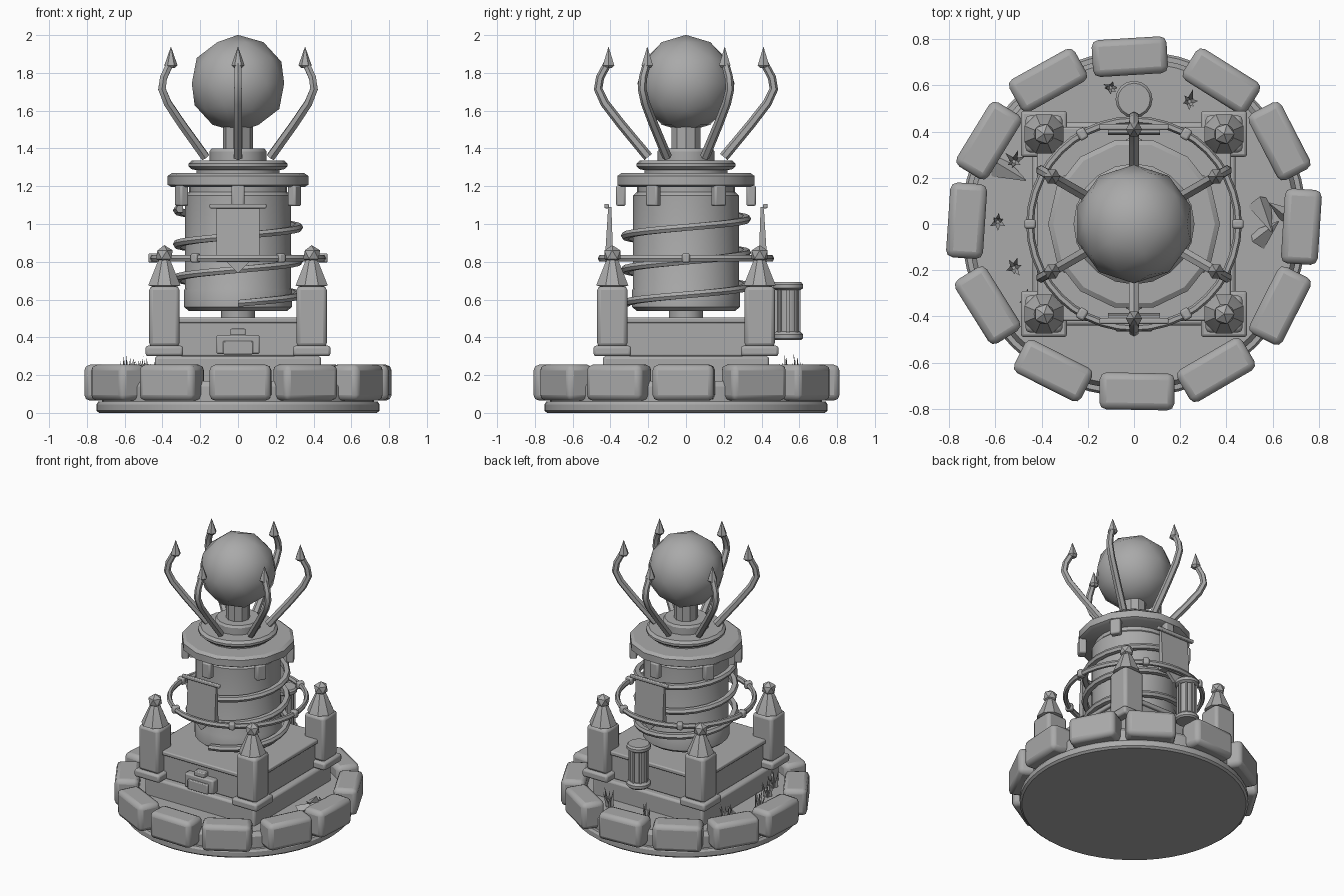
import bpy, bmesh, math, random
from math import sin, cos, pi, radians
from mathutils import Vector, Matrix

if "Cube" in bpy.data.objects:
    bpy.data.objects.remove(bpy.data.objects["Cube"])

random.seed(4)
stone = bpy.data.materials.new("grey stone")
stone.diffuse_color = (0.4, 0.4, 0.4, 1)
stone.use_nodes = True
stone.node_tree.nodes["Principled BSDF"].inputs["Base Color"].default_value = stone.diffuse_color


def finish(name, bm, loc=(0, 0, 0), rot=(0, 0, 0), bevel=0, smooth=30, segs=2):
    me = bpy.data.meshes.new(name)
    bmesh.ops.recalc_face_normals(bm, faces=bm.faces)
    bm.to_mesh(me)
    bm.free()
    ob = bpy.data.objects.new(name, me)
    bpy.context.collection.objects.link(ob)
    ob.location, ob.rotation_euler = loc, rot
    me.materials.append(stone)
    if bevel:
        m = ob.modifiers.new("bevel", 'BEVEL')
        m.width, m.segments = bevel, segs
    bpy.ops.object.select_all(action='DESELECT')
    ob.select_set(True)
    bpy.context.view_layer.objects.active = ob
    if smooth:
        bpy.ops.object.shade_smooth_by_angle(angle=radians(smooth))
    return ob


def box(name, size, loc, rot=(0, 0, 0), bevel=0.0, smooth=30):
    bm = bmesh.new()
    bmesh.ops.create_cube(bm, size=1)
    bmesh.ops.scale(bm, vec=size, verts=bm.verts)
    return finish(name, bm, loc, rot, bevel, smooth)


def lathe(name, profile, sides, loc=(0, 0, 0), turn=0, smooth=30):
    """Revolve (radius, z) points, capping both ends."""
    bm = bmesh.new()
    rings = [[bm.verts.new((r * cos(2 * pi * i / sides + turn), r * sin(2 * pi * i / sides + turn), z))
              for i in range(sides)] for r, z in profile]
    for a, b in zip(rings, rings[1:]):
        for i in range(sides):
            j = (i + 1) % sides
            bm.faces.new((a[i], a[j], b[j], b[i]))
    bm.faces.new(rings[0][::-1])
    bm.faces.new(rings[-1])
    bmesh.ops.remove_doubles(bm, verts=bm.verts, dist=1e-5)
    return finish(name, bm, loc, smooth=smooth)


def sweep(name, frames, closed=False, smooth=30, rot=(0, 0, 0)):
    """Skin a list of equal-length cross-sections."""
    bm = bmesh.new()
    rings = [[bm.verts.new(p) for p in f] for f in frames]
    n = len(rings[0])
    pairs = list(zip(rings, rings[1:])) + ([(rings[-1], rings[0])] if closed else [])
    for a, b in pairs:
        for i in range(n):
            bm.faces.new((a[i], a[(i + 1) % n], b[(i + 1) % n], b[i]))
    if not closed:
        bm.faces.new(rings[0][::-1])
        bm.faces.new(rings[-1])
    return finish(name, bm, rot=rot, smooth=smooth)


def ball(name, r, loc, sub, smooth):
    bm = bmesh.new()
    bmesh.ops.create_icosphere(bm, subdivisions=sub, radius=r)
    return finish(name, bm, loc, smooth=smooth)


# Round ground disc and the ring of twelve kerb stones
lathe("ground_disc", [(0.735, 0), (0.75, 0.012), (0.75, 0.045), (0.74, 0.06), (0.72, 0.06),
                      (0.72, 0.14), (0.70, 0.17)], 48)
for k in range(12):
    a = k * pi / 6 + random.uniform(-0.03, 0.03)
    box("kerb_stone", (0.16, 0.325, 0.19), (0.725 * cos(a), 0.725 * sin(a), 0.16),
        (0, 0, a + random.uniform(-0.06, 0.06)), 0.03, 40)

# Square stepped plinth
box("plinth_step", (0.88, 0.88, 0.2), (0, 0, 0.2), bevel=0.015)
box("plinth_block", (0.8, 0.8, 0.18), (0, 0, 0.39), bevel=0.008)
box("plinth_cap", (0.84, 0.84, 0.03), (0, 0, 0.49), bevel=0.008)

# Corner posts with pyramidal caps and faceted finials
for sx in (-1, 1):
    for sy in (-1, 1):
        x, y = 0.39 * sx, 0.39 * sy
        box("post_foot", (0.2, 0.2, 0.055), (x, y, 0.328), bevel=0.014)
        box("post_shaft", (0.16, 0.16, 0.32), (x, y, 0.51), bevel=0.02)
        lathe("post_cap", [(0.06, 0.665), (0.092, 0.675), (0.04, 0.795), (0.03, 0.81)], 8, (x, y, 0), pi / 8)
        ball("post_finial", 0.05, (x, y, 0.838), 1, 0)

# Column with a waist below
lathe("column_neck", [(0.09, 0.5), (0.09, 0.55)], 12)
lathe("column", [(0.26, 0.54), (0.285, 0.56), (0.285, 0.65), (0.28, 0.66), (0.28, 1.15), (0.26, 1.17), (0.26, 1.21)], 24)

# Coil climbing the column
frames = []
for i in range(68):
    t = i / 67
    a, z = -pi / 2 + t * 2.8 * 2 * pi, 0.58 + 0.5 * t
    frames.append([(r * cos(a), r * sin(a), z + dz) for r, dz in
                   ((0.305, -0.018), (0.335, -0.018), (0.345, 0), (0.335, 0.018), (0.305, 0.018))])
sweep("coil", frames)

# Floating hoop with small studs
frames = []
for i in range(40):
    a = 2 * pi * i / 40
    frames.append([((0.45 + 0.017 * cos(b)) * cos(a), (0.45 + 0.017 * cos(b)) * sin(a), 0.818 + 0.02 * sin(b))
                   for b in [j * pi / 3 for j in range(6)]])
sweep("hoop", frames, closed=True)
for k in range(6):
    a = radians(60 * k)
    box("hoop_stud", (0.05, 0.04, 0.05), (0.45 * cos(a), 0.45 * sin(a), 0.82), (0, 0, a), 0.01)

# Crown plate, its brackets and the collar above
lathe("crown_plate", [(0.35, 1.195), (0.372, 1.207), (0.372, 1.255), (0.35, 1.27)], 14)
lathe("collar", [(0.22, 1.26), (0.22, 1.285), (0.245, 1.29), (0.262, 1.305), (0.262, 1.32), (0.245, 1.337)], 20)
lathe("collar_top", [(0.15, 1.33), (0.15, 1.385), (0.14, 1.4)], 16)
lathe("orb_neck", [(0.08, 1.39), (0.08, 1.56)], 10)
ball("orb", 0.257, (0, 0, 1.744), 2, 60)

# Six curved claws around the orb, each above a bracket
path = [Vector(p) for p in ((0.20, 0, 1.355), (0.345, 0, 1.53), (0.43, 0, 1.64), (0.465, 0, 1.715),
                            (0.455, 0, 1.775), (0.415, 0, 1.85))]
for k in range(6):
    a = radians(30 + 60 * k)
    box("crown_bracket", (0.05, 0.07, 0.11), (0.345 * cos(a), 0.345 * sin(a), 1.15), (0, 0, a), 0.01)
    frames = []
    for i, p in enumerate(path):
        d = (path[min(i + 1, 5)] - path[max(i - 1, 0)]).normalized()
        n = Vector((d.z, 0, -d.x))
        w = 0.026 - 0.001 * i
        frames.append([p + n * w * cos(b) + Vector((0, w * sin(b), 0)) for b in [j * pi / 3 for j in range(6)]])
    sweep("claw", frames, rot=(0, 0, a))
    lathe("claw_tip", [(0.02, 1.825), (0.035, 1.84), (0.001, 1.937)], 6, (0.41 * cos(a), 0.41 * sin(a), 0), smooth=0)

# Hanging banners front and back, each with a pole and pointed hem
for s in (-1, 1):
    sweep("banner", [[(x, s * 0.395, 1.09), (x, s * 0.412, 1.09), (x, s * 0.43, 0.8), (x, s * 0.385, 0.8)]
                     for x in (-0.113, 0.113)], smooth=0)
    sweep("banner_point", [[(-0.06, y, 0.8), (0, y, 0.74), (0.06, y, 0.8)] for y in (s * 0.395, s * 0.42)], smooth=0)
    box("banner_pole", (0.3, 0.024, 0.024), (0, s * 0.42, 1.095), bevel=0.006)

# Raised front plaque
box("plaque", (0.23, 0.06, 0.1), (0, -0.42, 0.362), bevel=0.01)
box("plaque_panel", (0.16, 0.03, 0.07), (0, -0.45, 0.345), bevel=0.006)
box("plaque_knob", (0.08, 0.05, 0.035), (0, -0.42, 0.428), bevel=0.006)

# Fluted canister at the back
lathe("canister_base", [(0.07, 0.385), (0.08, 0.395), (0.08, 0.415), (0.065, 0.43)], 16, (0, 0.54, 0))
lathe("canister_lid", [(0.065, 0.65), (0.08, 0.66), (0.08, 0.68), (0.07, 0.692)], 16, (0, 0.54, 0))
lathe("canister_body", [(0.058, 0.42), (0.058, 0.66)], 12, (0, 0.54, 0))
for k in range(8):
    a = k * pi / 4
    box("canister_rib", (0.014, 0.014, 0.23), (0.06 * cos(a), 0.54 + 0.06 * sin(a), 0.54), (0, 0, a))

# Spiky grass tufts
for x, y in ((-0.59, 0.01), (-0.52, -0.19), (-0.47, -0.33), (-0.52, 0.27), (-0.1, 0.59), (0.24, 0.53)):
    bm = bmesh.new()
    for k in range(6):
        a = k * pi / 3 + random.uniform(0, 0.6)
        lean = random.uniform(0.02, 0.055)
        base = [bm.verts.new((0.012 * cos(a) + 0.016 * cos(b), 0.012 * sin(a) + 0.016 * sin(b), 0))
                for b in (a, a + 2.1, a + 4.2)]
        tip = bm.verts.new((lean * cos(a), lean * sin(a), random.uniform(0.1, 0.15)))
        bm.faces.new(base[::-1])
        for i in range(3):
            bm.faces.new((base[i], base[(i + 1) % 3], tip))
    finish("grass_tuft", bm, (x, y, 0.16), smooth=0)

# Broken shards on the ground
for x, y, s, a in ((0.57, 0.03, 0.09, 0.3), (0.58, -0.03, 0.08, 2.2), (0.63, 0.06, 0.07, 4), (-0.53, 0.22, 0.09, 1)):
    bm = bmesh.new()
    bmesh.ops.create_cone(bm, cap_ends=True, segments=4, radius1=s * 0.6, radius2=0.003, depth=s * 1.7)
    finish("shard", bm, (x, y, 0.19), (1.1, 0.2, a), smooth=0)
